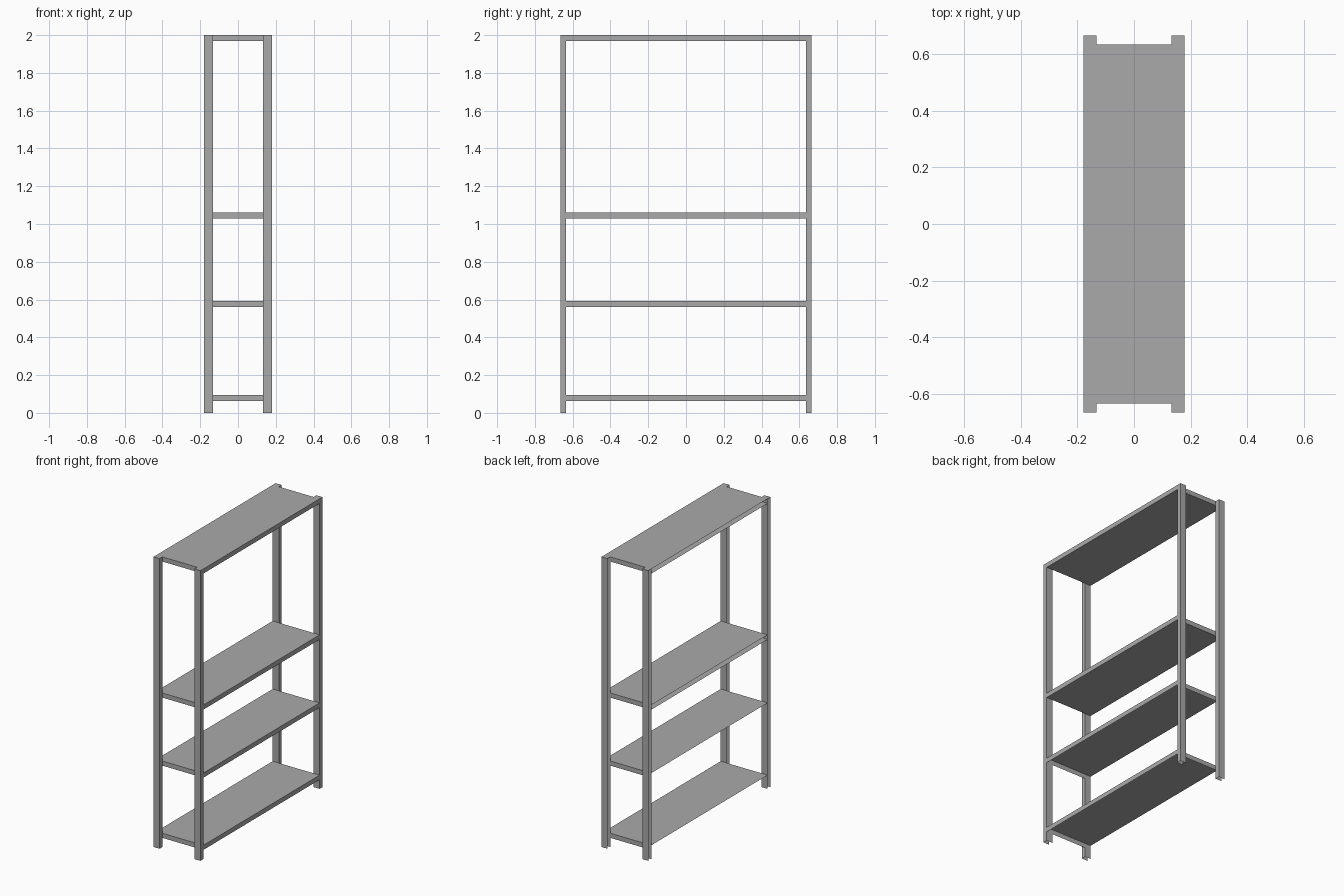
import bpy, bmesh
from mathutils import Vector

cube = bpy.data.objects.get("Cube")
if cube:
    bpy.data.objects.remove(cube, do_unlink=True)

# Overall half sizes, post section and shelf thickness
HALF_X, HALF_Y, HEIGHT = 0.179, 0.665, 2.0
POST_X, POST_Y = 0.046, 0.031
SHELF_Z = 0.032
RIGHT, BELOW = (-1, 0, 0), (0, 0, -1)

grey = bpy.data.materials.new("steel grey")
grey.use_nodes = True
colour = (0.4, 0.4, 0.4, 1)
grey.diffuse_color = colour
grey.node_tree.nodes["Principled BSDF"].inputs["Base Color"].default_value = colour


def sheet_box(name, low, high, open_sides):
    """Folded sheet-metal box with the sides facing open_sides left out."""
    low, high = Vector(low), Vector(high)
    bm = bmesh.new()
    bmesh.ops.create_cube(bm, size=1)
    bm.normal_update()
    gone = [f for f in bm.faces
            if any(f.normal.dot(Vector(d)) > 0.9 for d in open_sides)]
    bmesh.ops.delete(bm, geom=gone, context='FACES')
    for v in bm.verts:
        v.co = Vector([(low[i] + high[i]) / 2 + v.co[i] * (high[i] - low[i])
                       for i in range(3)])
    mesh = bpy.data.meshes.new(name)
    bm.to_mesh(mesh)
    bm.free()
    mesh.materials.append(grey)
    obj = bpy.data.objects.new(name, mesh)
    bpy.context.collection.objects.link(obj)


# Four channel posts, open at the foot and along the right side
for side, sx in (("left", 1), ("right", -1)):
    for end, sy in (("front", -1), ("back", 1)):
        x = sx * (HALF_X - POST_X / 2)
        y = sy * (HALF_Y - POST_Y / 2)
        sheet_box(f"{end}_{side}_post",
                  (x - POST_X / 2, y - POST_Y / 2, 0),
                  (x + POST_X / 2, y + POST_Y / 2, HEIGHT),
                  [RIGHT, BELOW])

# Four folded shelves open along the right side; the lower two have no underside
shelf_y = HALF_Y - POST_Y
shelves = [("bottom", 0.095, [RIGHT, BELOW]),
           ("lower", 0.593, [RIGHT, BELOW]),
           ("upper", 1.062, [RIGHT]),
           ("top", HEIGHT, [RIGHT])]
for level, top, open_sides in shelves:
    sheet_box(f"{level}_shelf",
              (-HALF_X, -shelf_y, top - SHELF_Z),
              (HALF_X, shelf_y, top),
              open_sides)
